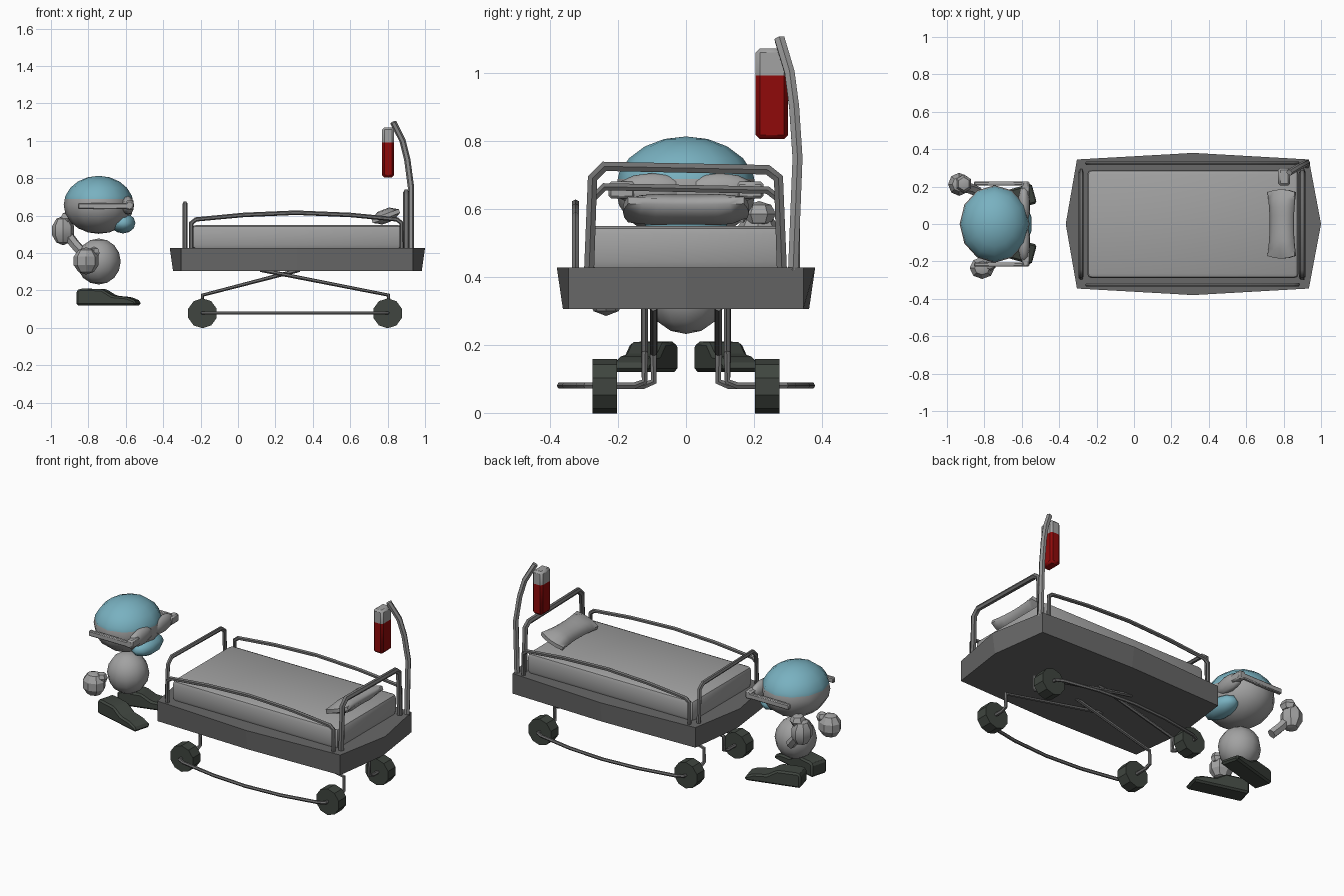
import bpy, bmesh, math
from mathutils import Vector, Matrix

if "Cube" in bpy.data.objects:
    bpy.data.objects.remove(bpy.data.objects["Cube"])


def material(name, r, g, b):
    m = bpy.data.materials.new(name)
    m.diffuse_color = (r, g, b, 1)
    m.use_nodes = True
    m.node_tree.nodes["Principled BSDF"].inputs["Base Color"].default_value = m.diffuse_color
    return m


LIGHT = material("light grey", 0.36, 0.36, 0.36)
FRAME = material("frame grey", 0.14, 0.14, 0.14)
RAIL = material("rail grey", 0.16, 0.16, 0.16)
POLE = material("pole grey", 0.3, 0.3, 0.3)
DARK = material("dark green grey", 0.05, 0.06, 0.05)
TEAL = material("teal cloth", 0.19, 0.44, 0.53)
RED = material("red fluid", 0.28, 0.003, 0.003)


def finish(name, bm, *mats, smooth=None):
    bmesh.ops.recalc_face_normals(bm, faces=bm.faces)
    me = bpy.data.meshes.new(name)
    bm.to_mesh(me)
    bm.free()
    ob = bpy.data.objects.new(name, me)
    bpy.context.collection.objects.link(ob)
    for m in mats:
        me.materials.append(m)
    if smooth:
        select(ob)
        bpy.ops.object.shade_smooth_by_angle(angle=math.radians(smooth))
    return ob


def select(ob):
    bpy.ops.object.select_all(action='DESELECT')
    ob.select_set(True)
    bpy.context.view_layer.objects.active = ob


def tube(name, pts, r, mat):
    cu = bpy.data.curves.new(name, 'CURVE')
    cu.dimensions = '3D'
    cu.bevel_depth = r
    cu.bevel_resolution = 1
    cu.use_fill_caps = True
    sp = cu.splines.new('POLY')
    sp.points.add(len(pts) - 1)
    for p, co in zip(sp.points, pts):
        p.co = (*co, 1)
    cu.materials.append(mat)
    ob = bpy.data.objects.new(name, cu)
    bpy.context.collection.objects.link(ob)
    select(ob)
    bpy.ops.object.convert(target='MESH')
    bpy.ops.object.shade_smooth_by_angle(angle=math.radians(50))


def box(name, lo, hi, mat, bevel=0.0, segments=2, rot=0.0):
    lo, hi = Vector(lo), Vector(hi)
    bm = bmesh.new()
    bmesh.ops.create_cube(bm, size=1, matrix=Matrix.Diagonal((*(hi - lo), 1)))
    if bevel:
        bmesh.ops.bevel(bm, geom=bm.edges[:], offset=bevel, segments=segments,
                        profile=0.5, affect='EDGES')
    bm.transform(Matrix.Translation((lo + hi) / 2) @ Matrix.Rotation(rot, 4, 'Y'))
    return finish(name, bm, mat, smooth=40)


def ball(name, c, r, mats, seg=12, rings=8, cut=None, smooth=60):
    bm = bmesh.new()
    bmesh.ops.create_uvsphere(bm, u_segments=seg, v_segments=rings, radius=1,
                              matrix=Matrix.Translation(c) @ Matrix.Diagonal((*r, 1)))
    if cut:  # colour change above a given height
        bmesh.ops.bisect_plane(bm, geom=bm.verts[:] + bm.edges[:] + bm.faces[:],
                               plane_co=(0, 0, cut), plane_no=(0, 0, 1))
        for f in bm.faces:
            f.material_index = int(f.calc_center_median().z > cut)
    return finish(name, bm, *mats, smooth=smooth)


# Bed base: eight-point outline that bulges at the middle of each side
def outline(end, side):
    return [(0.3175 + end, 0), (0.935, 0.345), (0.3175, side), (-0.305, 0.345),
            (0.3175 - end, 0), (-0.305, -0.345), (0.3175, -side), (0.935, -0.345)]


bm = bmesh.new()
low = [bm.verts.new((x, y, 0.305)) for x, y in outline(0.665, 0.362)]
top = [bm.verts.new((x, y, 0.428)) for x, y in outline(0.6825, 0.38)]
bm.faces.new(low)
bm.faces.new(top)
for i in range(8):
    j = (i + 1) % 8
    bm.faces.new((low[i], low[j], top[j], top[i]))
finish("bed_base", bm, FRAME)

# Mattress and pillow
box("mattress", (-0.25, -0.29, 0.42), (0.88, 0.29, 0.55), LIGHT, 0.025)
bm = bmesh.new()
bmesh.ops.create_grid(bm, x_segments=4, y_segments=8, size=1)
ret = bmesh.ops.extrude_face_region(bm, geom=bm.faces[:])
upper = {v for v in ret["geom"] if isinstance(v, bmesh.types.BMVert)}
for v in bm.verts:
    x, y = v.co.x, v.co.y
    edge = 1 - 0.75 * max(abs(x), abs(y)) ** 4
    v.co = (x * (0.078 - 0.012 * (1 - y * y)), y * 0.185 * (1 - 0.08 * x * x),
            (0.036 + 0.008 * y * y) * edge * (1 if v in upper else -1))
bm.transform(Matrix.Translation((0.79, 0, 0.598)) @ Matrix.Rotation(-0.36, 4, 'Y'))
finish("pillow", bm, LIGHT, smooth=60)

# End rails
for name, x, h, r in (("head_rail", 0.9, 0.725, 0.017), ("foot_rail", -0.283, 0.665, 0.013)):
    tube(name, [(x, -0.285, 0.42), (x, -0.275, h - 0.035), (x, -0.24, h),
                (x, 0.24, h - 0.01), (x, 0.272, h - 0.035), (x, 0.282, 0.42)], r, RAIL)

# Parts repeated on both long sides
for s, side in ((-1, "front"), (1, "back")):
    y = s * 0.325
    tube(side + "_side_rail",
         [(-0.25, y, 0.42), (-0.25, y, 0.56), (-0.225, y, 0.58), (0.03, y, 0.604),
          (0.31, y, 0.616), (0.6, y, 0.604), (0.85, y, 0.58), (0.875, y, 0.56),
          (0.875, y, 0.42)], 0.012, RAIL)
    # Crossing legs with stub axles
    for name, x0, x1, yi in (("left", -0.19, 0.33, 0.095), ("right", 0.805, 0.12, 0.122)):
        tube(f"{side}_{name}_leg",
             [(x0, s * 0.24, 0.08), (x0, s * (yi + 0.03), 0.08), (x0, s * yi, 0.092),
              (x0, s * yi, 0.175), (x1, s * yi, 0.31)], 0.011, RAIL)
    # Bowed bar joining the wheels
    tube(side + "_wheel_bar",
         [(-0.19, s * 0.25, 0.08), (-0.19, s * 0.295, 0.08), (-0.15, s * 0.315, 0.08),
          (0.08, s * 0.355, 0.08), (0.31, s * 0.37, 0.08), (0.54, s * 0.355, 0.08),
          (0.76, s * 0.315, 0.08), (0.8, s * 0.295, 0.08), (0.8, s * 0.25, 0.08)],
         0.01, RAIL)
    for name, x in (("left", -0.19), ("right", 0.8)):
        bm = bmesh.new()
        bmesh.ops.create_cone(bm, cap_ends=True, segments=10, radius1=0.08, radius2=0.08,
                              depth=0.073, matrix=Matrix.Translation((x, s * 0.239, 0.078))
                              @ Matrix.Rotation(math.pi / 2, 4, 'X'))
        finish(f"{side}_{name}_wheel", bm, DARK)

# Drip stand and fluid bag
tube("drip_pole", [(0.925, 0.315, 0.42), (0.925, 0.328, 0.75), (0.905, 0.318, 0.9),
                   (0.88, 0.305, 1.0), (0.83, 0.275, 1.1)], 0.017, POLE)
bag = box("fluid_bag", (0.77, 0.205, 0.805), (0.835, 0.3, 1.072), LIGHT, 0.012, 1)
bag.data.materials.append(RED)
bm = bmesh.new()
bm.from_mesh(bag.data)
bmesh.ops.bisect_plane(bm, geom=bm.verts[:] + bm.edges[:] + bm.faces[:],
                       plane_co=(0, 0, 0.992), plane_no=(0, 0, 1))
for f in bm.faces:
    f.material_index = int(f.calc_center_median().z < 0.992)
bm.to_mesh(bag.data)
bm.free()

# Figure: capped head, mask and body
ball("head_with_cap", (-0.745, 0, 0.658), (0.187, 0.207, 0.155), (LIGHT, TEAL), 12, 10, 0.688)
ball("face_mask", (-0.615, 0, 0.56), (0.07, 0.125, 0.055), (TEAL,), 10, 6)
ball("body", (-0.745, 0, 0.355), (0.118, 0.118, 0.123), (LIGHT,), 12, 8)

# Goggles, and shoes with toes turned out
SHOE = [(-0.09, 0.12), (0.24, 0.12), (0.24, 0.145), (0.19, 0.165), (0.11, 0.172),
        (0.05, 0.208), (-0.07, 0.21), (-0.09, 0.2)]
for s, side in ((-1, "front"), (1, "back")):
    ball(side + "_goggle_lens", (-0.588, s * 0.1, 0.655), (0.034, 0.108, 0.05), (LIGHT,), 10, 6)
    lo, hi = sorted((s * 0.205, s * 0.228))
    box(side + "_goggle_strap", (-0.855, lo, 0.635), (-0.565, hi, 0.668), LIGHT, 0.005, 1)
    lo, hi = sorted((s * 0.15, s * 0.228))
    box(side + "_goggle_corner", (-0.6, lo, 0.63), (-0.558, hi, 0.68), LIGHT, 0.008, 1)
    bm = bmesh.new()
    f = bm.faces.new([bm.verts.new((x, -0.055, z)) for x, z in SHOE])
    ret = bmesh.ops.extrude_face_region(bm, geom=[f])
    bmesh.ops.translate(bm, vec=(0, 0.11, 0),
                        verts=[v for v in ret["geom"] if isinstance(v, bmesh.types.BMVert)])
    bmesh.ops.bevel(bm, geom=bm.edges[:], offset=0.01, segments=1, affect='EDGES')
    bm.transform(Matrix.Translation((-0.765, s * 0.1, 0)) @ Matrix.Rotation(s * 0.27, 4, 'Z'))
    finish(side + "_shoe", bm, DARK, smooth=30)

# Hands with thumbs
ball("front_hand", (-0.812, -0.235, 0.358), (0.07, 0.062, 0.073), (LIGHT,), 8, 5, smooth=30)
ball("front_thumb", (-0.77, -0.22, 0.40), (0.035, 0.03, 0.035), (LIGHT,), 6, 4, smooth=30)
ball("back_hand", (-0.935, 0.212, 0.52), (0.062, 0.065, 0.078), (LIGHT,), 8, 5, smooth=30)
ball("back_cuff", (-0.91, 0.215, 0.585), (0.045, 0.05, 0.038), (LIGHT,), 6, 4, smooth=30)
tube("back_thumb", [(-0.92, 0.2, 0.51), (-0.875, 0.19, 0.45), (-0.83, 0.17, 0.4)], 0.028, LIGHT)
